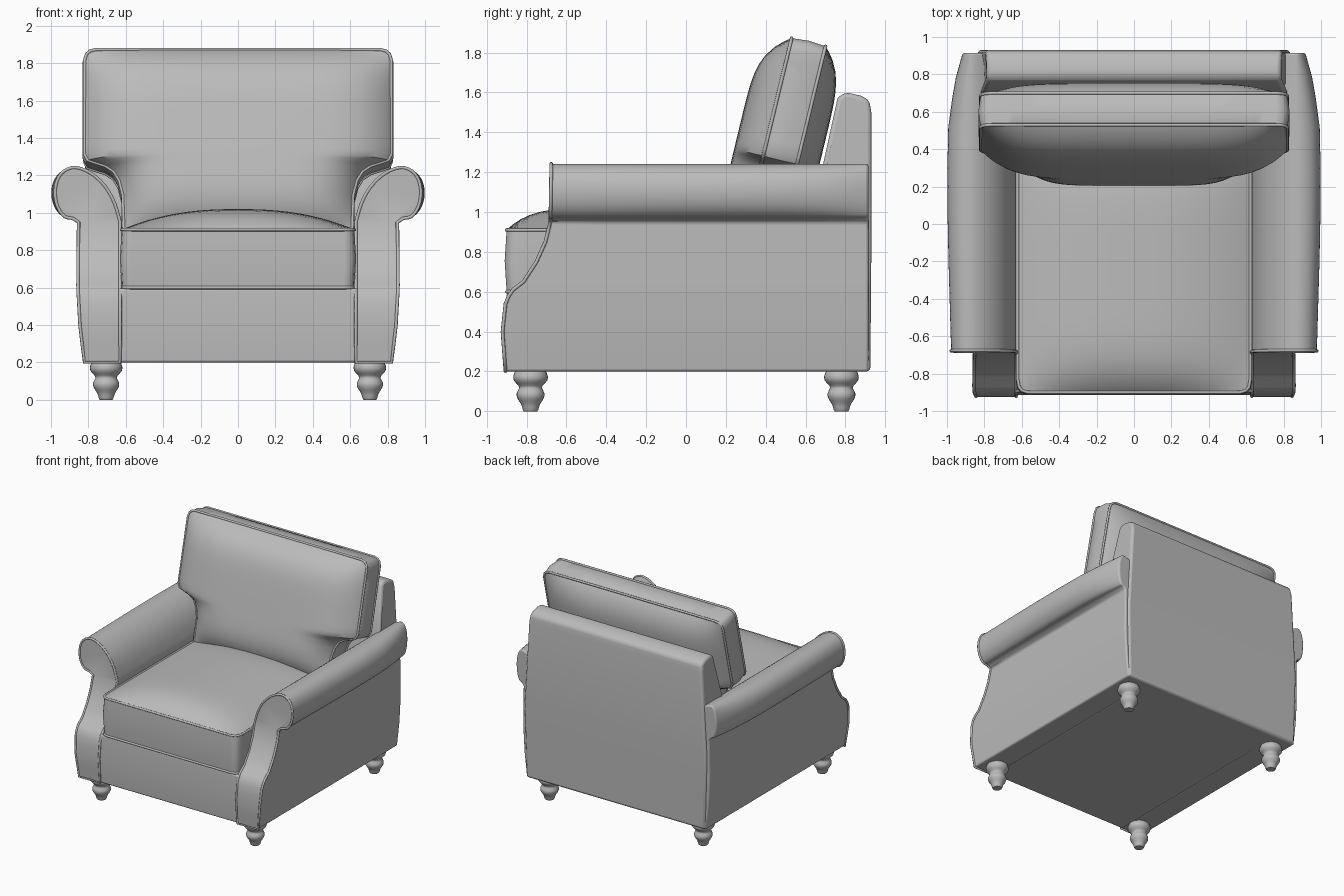
import bpy, bmesh, math
from mathutils import Matrix, Vector

if "Cube" in bpy.data.objects:
    bpy.data.objects.remove(bpy.data.objects["Cube"])

fabric = bpy.data.materials.new("grey fabric")
fabric.diffuse_color = (0.5, 0.5, 0.5, 1)
fabric.use_nodes = True
fabric.node_tree.nodes["Principled BSDF"].inputs["Base Color"].default_value = fabric.diffuse_color


def add_mesh(name, verts, faces, bevel=0.0, angle=40, mirror=None):
    me = bpy.data.meshes.new(name)
    me.from_pydata([tuple(v) for v in verts], [], faces)
    bm = bmesh.new()
    bm.from_mesh(me)
    bmesh.ops.recalc_face_normals(bm, faces=bm.faces)
    bm.to_mesh(me)
    bm.free()
    me.shade_smooth()
    me.set_sharp_from_angle(angle=math.radians(angle))
    me.materials.append(fabric)
    ob = bpy.data.objects.new(name, me)
    bpy.context.collection.objects.link(ob)
    if bevel:
        m = ob.modifiers.new("Bevel", 'BEVEL')
        m.width, m.segments, m.limit_method = bevel, 3, 'ANGLE'
        m.angle_limit = math.radians(40)
    if mirror:
        m = ob.modifiers.new("Mirror", 'MIRROR')
        m.use_axis = mirror
    return ob


def piping(name, loops, radius=0.009, cyclic=True):
    cu = bpy.data.curves.new(name, 'CURVE')
    cu.dimensions = '3D'
    cu.bevel_depth, cu.bevel_resolution = radius, 2
    for pts in loops:
        sp = cu.splines.new('POLY')
        sp.points.add(len(pts) - 1)
        for p, c in zip(sp.points, pts):
            p.co = (*c, 1)
        sp.use_cyclic_u = cyclic
    cu.materials.append(fabric)
    ob = bpy.data.objects.new(name, cu)
    bpy.context.collection.objects.link(ob)


def interp(table, x):
    for (a, fa), (b, fb) in zip(table, table[1:]):
        if x <= b:
            return fa + (fb - fa) * max(0, x - a) / (b - a)
    return table[-1][1]


def spline(pts, n=3):
    """Catmull-Rom curve through 2D points"""
    p = [Vector(q) for q in pts]
    p = [2 * p[0] - p[1]] + p + [2 * p[-1] - p[-2]]
    out = []
    for a, b, c, d in zip(p, p[1:], p[2:], p[3:]):
        for k in range(n):
            t = k / n
            out.append(0.5 * (2 * b + (c - a) * t + (2 * a - 5 * b + 4 * c - d) * t * t
                              + (3 * b - a - 3 * c + d) * t ** 3))
    return out + [p[-2]]


def cushion(name, rows, thick, puff_top, puff_bot, nx, ny, mat, N=28):
    """Boxed cushion: rows are (v, half width); both faces puff, edges are piped"""
    fine = []
    for (a, ha), (b, hb) in zip(rows, rows[1:]):
        n = max(1, round((b - a) / 0.05))
        fine += [(a + (b - a) * k / n, ha + (hb - ha) * k / n) for k in range(n)]
    fine.append(rows[-1])
    M = len(fine) - 1
    v0, v1 = fine[0][0], fine[-1][0]
    vc, half = (v0 + v1) / 2, (v1 - v0) / 2
    verts, faces = [], []
    for side, puff in ((1, puff_top), (-1, puff_bot)):
        for v, hw in fine:
            t = abs(v - vc) / half
            for j in range(N + 1):
                s = math.sin(math.pi * (j / N - 0.5))
                w = thick / 2 + puff * (1 - abs(s) ** nx) * (1 - t ** ny)
                verts.append(Vector((s * hw, v, side * w)))
    off = (M + 1) * (N + 1)
    for i in range(M):
        for j in range(N):
            q = [i * (N + 1) + j, i * (N + 1) + j + 1, (i + 1) * (N + 1) + j + 1, (i + 1) * (N + 1) + j]
            faces += [q, [k + off for k in reversed(q)]]
    ring = [j for j in range(N + 1)] + [i * (N + 1) + N for i in range(1, M + 1)]
    ring += [M * (N + 1) + j for j in range(N - 1, -1, -1)] + [i * (N + 1) for i in range(M - 1, 0, -1)]
    mid = len(verts)
    for k in ring:
        p = verts[k]
        verts.append(Vector((p.x * 1.015, vc + (p.y - vc) * 1.015, 0)))
    R = len(ring)
    for k in range(R):
        n = (k + 1) % R
        faces.append([ring[k] + off, ring[n] + off, mid + n, mid + k])
        faces.append([mid + k, mid + n, ring[n], ring[k]])
    verts = [mat @ p for p in verts]
    add_mesh(name, verts, faces)
    piping(name + "_piping", [[verts[k] for k in ring], [verts[k + off] for k in ring]])


def extrude_x(name, profile, width, bevel):
    """Side profile (y, z) spanned across x, width depending on z"""
    n = len(profile)
    verts = [(s * interp(width, z), y, z) for s in (-1, 1) for y, z in profile]
    faces = [list(range(n)), list(range(n, 2 * n))]
    faces += [[k, (k + 1) % n, (k + 1) % n + n, k + n] for k in range(n)]
    return add_mesh(name, verts, faces, bevel)


# seat base with front rail
extrude_x("seat_base", [(-0.905, 0.2), (-0.915, 0.4), (-0.90, 0.595), (0.7, 0.595), (0.7, 0.2)],
          [(0, 0.64), (2, 0.64)], 0.012)

# back frame
extrude_x("back_frame", [(0.925, 0.2), (0.93, 0.8), (0.93, 1.5), (0.92, 1.56), (0.88, 1.583), (0.82, 1.597),
                         (0.785, 1.595), (0.76, 1.57), (0.69, 1.25), (0.62, 0.9), (0.62, 0.2)],
          [(0.2, 0.82), (0.6, 0.84), (1.1, 0.83), (1.3, 0.815), (1.6, 0.785)], 0.02)

# seat cushion
cushion("seat_cushion", [(-0.90, 0.57), (-0.89, 0.60), (-0.87, 0.615), (-0.83, 0.622), (0.42, 0.622)],
        0.31, 0.11, 0.0, 2.4, 6, Matrix.Translation((0, 0, 0.755)))

# T-shaped back cushion, leaning back
lean = math.atan2(0.14, 0.58)
cushion("back_cushion", [(-1.02, 0.61), (-0.80, 0.615), (-0.72, 0.635), (-0.67, 0.665), (-0.64, 0.71),
                         (-0.622, 0.765), (-0.608, 0.805), (-0.575, 0.82), (-0.06, 0.82),
                         (-0.025, 0.81), (-0.008, 0.79), (0, 0.76)],
        0.175, 0.15, 0.11, 6, 5,
        Matrix.Translation((0, 0.615, 1.852)) @ Matrix.Rotation(math.pi / 2 - lean, 4, 'X'))

# rolled arms: cross-section lofted from a curved front to the back
front_y = [(0.2, -0.91), (0.4, -0.925), (0.54, -0.91), (0.6, -0.885), (0.65, -0.82), (0.75, -0.755),
           (0.85, -0.71), (0.95, -0.685), (1.25, -0.68)]
outer_x = [(0.2, 0.822), (0.4, 0.845), (0.6, 0.856), (0.95, 0.853)]
roll_k = [(0, 0.84), (0.3, 0.94), (0.55, 1), (0.75, 0.95), (0.9, 0.72), (1, 0.4)]
levels = [0.2, 0.3, 0.4, 0.48, 0.54, 0.58, 0.61, 0.65, 0.7, 0.75, 0.8, 0.85, 0.9, 0.95]
L = len(levels)
roll = spline([(0.63, 0.95), (0.66, 1.05), (0.71, 1.14), (0.785, 1.21), (0.87, 1.242), (0.945, 1.222),
               (0.988, 1.17), (1.0, 1.1), (0.983, 1.03), (0.94, 0.98), (0.89, 0.97), (0.853, 0.95)])
section = [(0.63, z) for z in levels] + [tuple(p) for p in roll[1:-1]]
section += [(interp(outer_x, z), z) for z in reversed(levels)]
P = len(section)
stations = [0, 0.15, 0.3, 0.45, 0.6, 0.75, 0.85, 0.92, 0.97, 1]
verts, faces = [], []
for t in stations:
    for x, z in section:
        y = interp(front_y, z)
        if x > 0.86:
            x = 0.86 + (x - 0.86) * interp(roll_k, t)
        verts.append((x, y + t * (0.915 - y), z))
for i in range(len(stations) - 1):
    for k in range(P):
        n = (k + 1) % P
        faces.append([i * P + k, i * P + n, (i + 1) * P + n, (i + 1) * P + k])
last = (len(stations) - 1) * P
for k in range(L - 1):
    faces.append([k, k + 1, P - 2 - k, P - 1 - k])
faces.append(list(range(L - 1, P - L + 1)))
faces.append([last + k for k in range(P)])
add_mesh("arm", verts, faces, 0.012, 50, (True, False, False))
edge = verts[:P]
piping("arm_piping", [[(s * x, y + 0.004, z) for x, y, z in edge] for s in (-1, 1)])

# turned feet
foot = spline([(0.0, 0.0), (0.034, 0.0), (0.042, 0.02), (0.05, 0.04), (0.066, 0.065), (0.07, 0.09),
               (0.058, 0.115), (0.062, 0.13), (0.084, 0.155), (0.086, 0.18), (0.075, 0.205)], 2)
S = 24
verts = [(0.705 + max(r, 0.001) * math.cos(2 * math.pi * k / S),
          0.78 + max(r, 0.001) * math.sin(2 * math.pi * k / S), max(z, 0)) for r, z in foot for k in range(S)]
faces = [[i * S + k, i * S + (k + 1) % S, (i + 1) * S + (k + 1) % S, (i + 1) * S + k]
         for i in range(len(foot) - 1) for k in range(S)]
faces.append(list(range(S)))
add_mesh("foot", verts, faces, 0, 50, (True, True, False))
